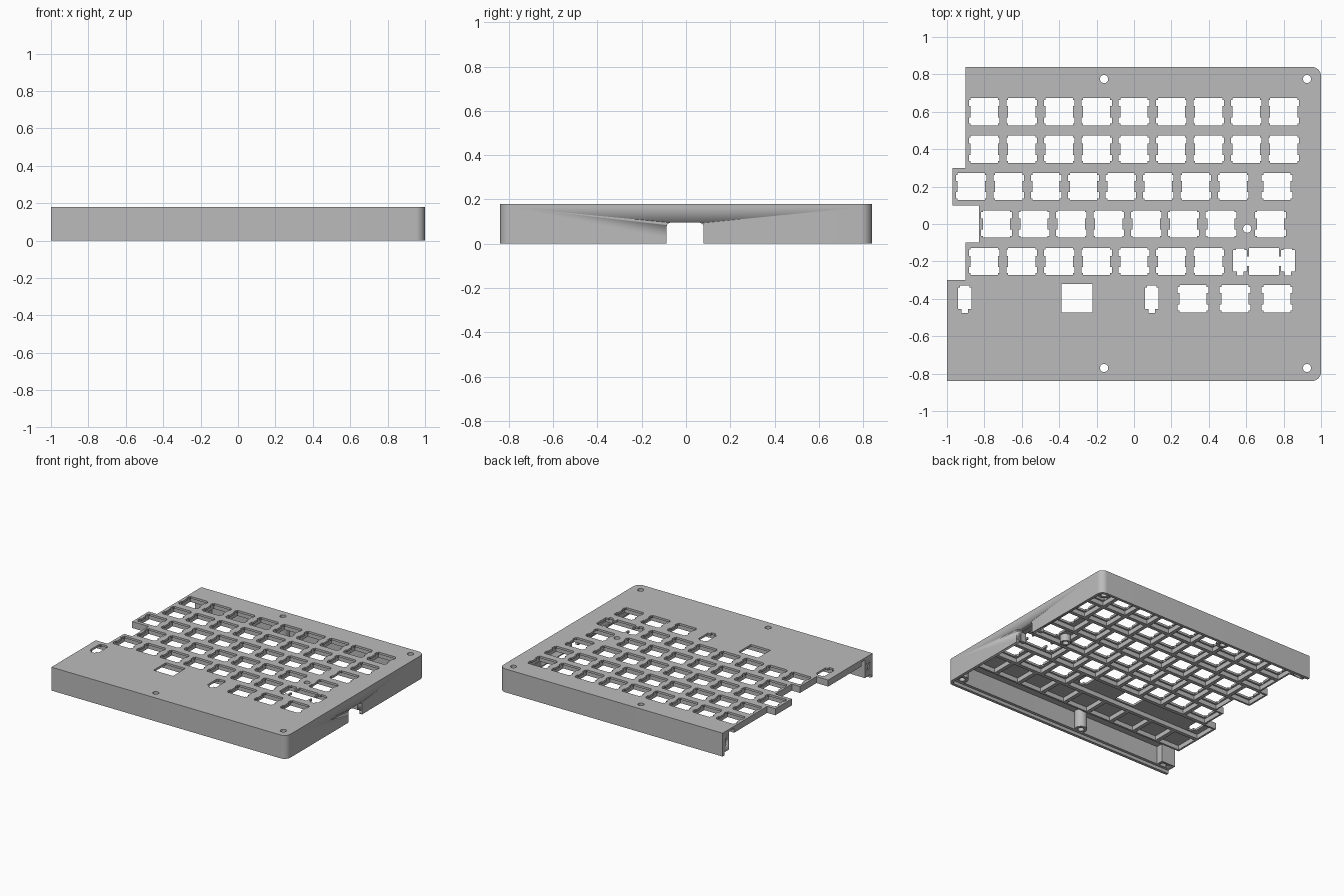
import bpy, math
from mathutils import Matrix

if "Cube" in bpy.data.objects:
    bpy.data.objects.remove(bpy.data.objects["Cube"], do_unlink=True)

grey = bpy.data.materials.new("case grey")
grey.use_nodes = True
tone = (0.5, 0.5, 0.5, 1)
grey.diffuse_color = tone
grey.node_tree.nodes["Principled BSDF"].inputs["Base Color"].default_value = tone

TOP, PLATE, RIBS, LIP = 0.18, 0.164, 0.13, 0.025
TURN = Matrix.Rotation(math.pi / 2, 4, 'Y')  # local -x becomes up, local z becomes x


def slab(name, loops, z0, z1, turn=None):
    """Extrude a flat outline, with any inner loops as holes, from z0 to z1."""
    curve = bpy.data.curves.new(name, 'CURVE')
    curve.dimensions, curve.fill_mode = '2D', 'BOTH'
    curve.extrude = (z1 - z0) / 2
    for loop in loops:
        spline = curve.splines.new('POLY')
        spline.points.add(len(loop) - 1)
        for point, (x, y) in zip(spline.points, loop):
            point.co = (x, y, 0, 1)
        spline.use_cyclic_u = True
    temp = bpy.data.objects.new(name + "_curve", curve)
    bpy.context.collection.objects.link(temp)
    graph = bpy.context.evaluated_depsgraph_get()
    mesh = bpy.data.meshes.new_from_object(temp.evaluated_get(graph))
    bpy.data.objects.remove(temp, do_unlink=True)
    mesh.transform(Matrix.Translation((0, 0, (z0 + z1) / 2)))
    if turn:
        mesh.transform(turn)
    mesh.materials.clear()
    mesh.materials.append(grey)
    obj = bpy.data.objects.new(name, mesh)
    bpy.context.collection.objects.link(obj)
    select(obj)
    bpy.ops.object.mode_set(mode='EDIT')
    bpy.ops.mesh.select_all(action='SELECT')
    bpy.ops.mesh.remove_doubles(threshold=0.0001)
    bpy.ops.mesh.normals_make_consistent(inside=False)
    bpy.ops.object.mode_set(mode='OBJECT')
    bpy.ops.object.shade_smooth_by_angle(angle=math.radians(35))
    return obj


def select(obj):
    bpy.ops.object.select_all(action='DESELECT')
    obj.select_set(True)
    bpy.context.view_layer.objects.active = obj


def cut(obj, cutter):
    cutter.hide_render = True
    mod = obj.modifiers.new("cut", 'BOOLEAN')
    mod.operation, mod.solver, mod.object = 'DIFFERENCE', 'EXACT', cutter
    select(obj)
    bpy.ops.object.modifier_apply(modifier=mod.name)
    bpy.data.objects.remove(cutter, do_unlink=True)


def arc(cx, cy, r, start, end, n=8):
    angles = [math.radians(start + (end - start) * i / n) for i in range(n + 1)]
    return [(cx + r * math.cos(a), cy + r * math.sin(a)) for a in angles]


def circle(cx, cy, r):
    return arc(cx, cy, r, 0, 345, 23)


def rect(x0, x1, y0, y1):
    return [(x0, y0), (x1, y0), (x1, y1), (x0, y1)]


def mirrored(half, cx, cy):
    """Close a right-hand profile, listed top to bottom, with its mirror image."""
    return [(cx + x, cy + y) for x, y in half] + [(cx - x, cy + y) for x, y in reversed(half)]


def four_way(quarter):
    return quarter + [(x, -y) for x, y in reversed(quarter)]


# Cutout profiles: clipped switch, stabiliser, and the wide stabilised switch
SWITCH = four_way([(.073, .073), (.073, .063), (.082, .063), (.082, .03), (.073, .03)])
STABILISER = [(.025, .07), (.025, .06), (.037, .06), (.037, -.055), (.018, -.055), (.018, -.075)]
WIDE = [(.08, .073), (.08, .025), (.092, .025), (.092, .06), (.105, .06), (.105, .07),
        (.15, .07), (.15, .06), (.165, .06), (.165, -.055), (.145, -.055), (.145, -.075),
        (.11, -.075), (.11, -.055), (.092, -.055), (.092, -.025), (.08, -.025), (.08, -.073)]

# Rows of keys: y, first x, count of single keys, then wider keys as (x, width)
ROWS = [(.6, -.8, 9, []), (.4, -.8, 9, []), (.2, -.87, 8, [(.765, .27)]),
        (0, -.735, 7, [(.73, .32)]), (-.2, -.8, 7, []),
        (-.4, 0, 0, [(.315, .22), (.54, .225), (.765, .225)])]
holes, cells = [], []
for y, x0, count, wide in ROWS:
    for x, width in [(x0 + .2 * i, .2) for i in range(count)] + wide:
        holes.append(mirrored(SWITCH, x, y))
        cells.append(rect(x - width / 2 + .014, x + width / 2 - .014, y - .086, y + .086))

# Long keys
holes.append(mirrored(WIDE, .695, -.2))
cells.append(rect(.515, .885, -.286, -.114))
holes.append(rect(-.388, -.222, -.473, -.322))
holes += [mirrored(STABILISER, x, -.4) for x in (-.905, .095)]
cells.append(rect(-.985, .19, -.486, -.314))

# Shallow pockets ahead of the keys
cells += [rect(-.985 + .21 * i, -.805 + .21 * i, -.69, -.514) for i in range(9)]

SCREWS = [(x, y) for x in (-.16, .925) for y in (.775, -.77)]
holes += [circle(x, y, .022) for x, y in SCREWS + [(.605, -.025)]]

# Staggered left edge, running from back to front
STEPS = [(-.9, .3), (-.97, .3), (-.97, .1), (-.83, .1), (-.83, -.1),
         (-.9, -.1), (-.9, -.3), (-1, -.3)]
CORNERS = arc(.95, -.79, .05, -90, 0) + arc(.95, .79, .05, 0, 90)

slab("top_plate", [[(-.9, .84)] + STEPS + [(-1, -.84)] + CORNERS] + holes, PLATE, TOP)
slab("key_support_ribs", [[(-.9, .7)] + STEPS + [(-1, -.705), (.91, -.705), (.91, .7)]]
     + cells, RIBS, PLATE)


# Outer walls, open on the left, with a thinner lip along the bottom
def wall_outline(t):
    r = .05 - t
    return ([(-1, -.84)] + CORNERS + [(-.9, .84), (-.9, .84 - t)]
            + arc(.95, .79, r, 90, 0) + arc(.95, -.79, r, 0, -90) + [(-1, -.84 + t)])


walls = [slab("outer_walls", [wall_outline(.043)], LIP, PLATE),
         slab("bottom_lip", [wall_outline(.022)], 0, LIP)]

# Cable opening in the right wall, with a frame inside
opening = [(.1, -.088), (.1, .079)] + arc(-.075, .059, .02, 90, 180) + arc(-.075, -.068, .02, 180, 270)
for wall in walls:
    cut(wall, slab("opening_cutter", [opening], .9, 1.1, TURN))
slab("cable_frame", [[(-LIP, -.115), (-LIP, -.088), (-.095, -.088), (-.095, .079), (-LIP, .079),
                      (-LIP, .106), (-RIBS, .106), (-RIBS, -.115)]], .915, .96, TURN)

# Screw posts
for i, (x, y) in enumerate(SCREWS):
    slab("screw_post_%d" % (i + 1), [circle(x, y, .045), circle(x, y, .022)], LIP, PLATE)
slab("middle_screw_post", [circle(.605, -.025, .038), circle(.605, -.025, .022)], .11, PLATE)

# Joining blocks at the open ends, with a side pin hole and a blind bore below
for name, x, y0, y1 in (("front", -1, -.84, -.745), ("back", -.9, .76, .84)):
    mid = (y0 + y1) / 2
    block = slab(name + "_joining_block", [rect(x, x + .12, y0 + .02 * (y0 < 0), y1 - .02 * (y0 > 0))],
                 LIP, PLATE)
    cut(block, slab("pin_cutter", [circle(-.1, mid, .018)], x - .05, x + .06, TURN))
    cut(block, slab("bore_cutter", [circle(x + .075, mid, .03)], 0, .06))
